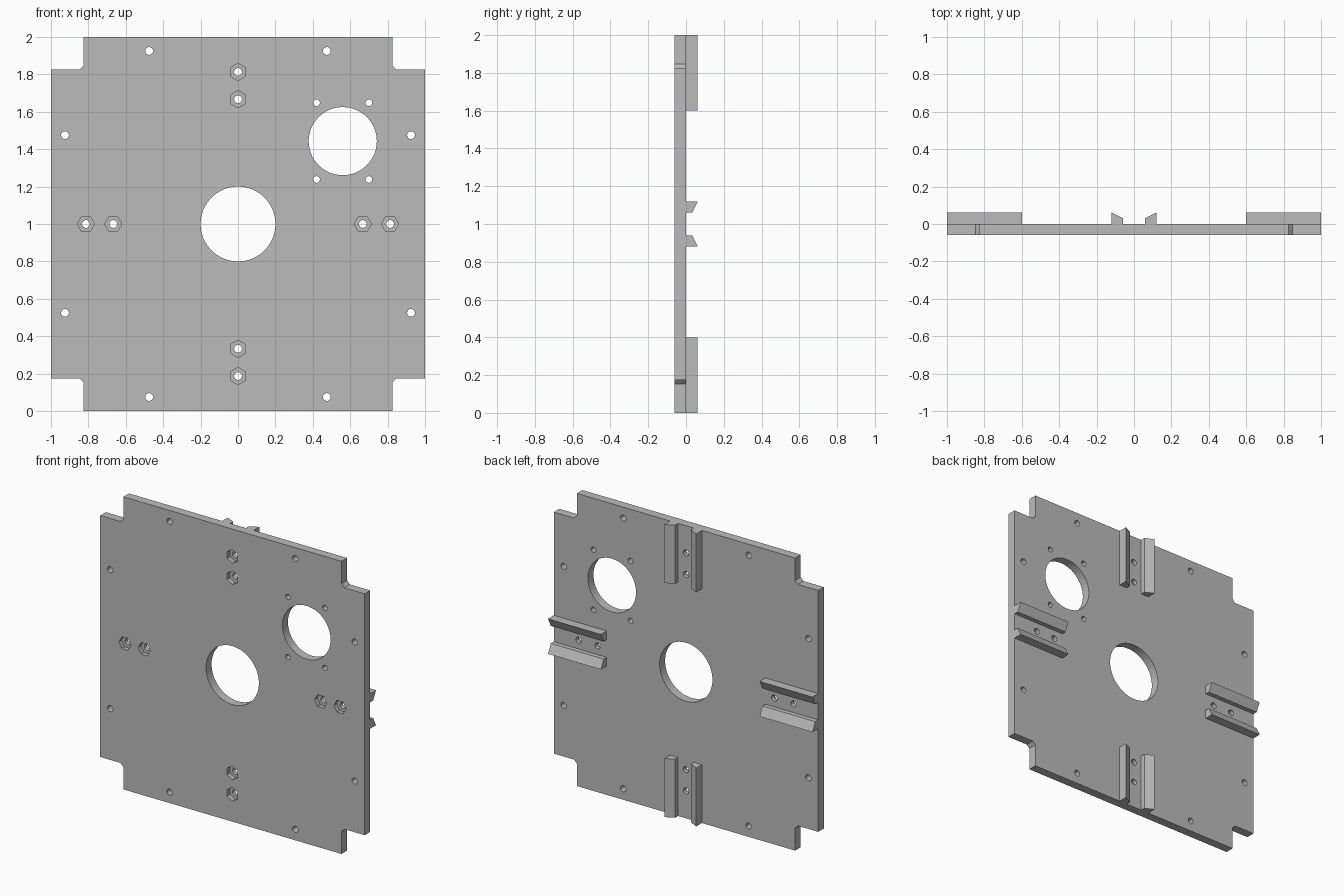
import bpy, bmesh, math
from mathutils import Vector

cube = bpy.data.objects.get("Cube")
if cube:
    bpy.data.objects.remove(cube, do_unlink=True)

grey = bpy.data.materials.new("Mid grey")
grey.use_nodes = True
COLOUR = (0.5, 0.5, 0.5, 1)
grey.diffuse_color = COLOUR
grey.node_tree.nodes["Principled BSDF"].inputs["Base Color"].default_value = COLOUR

FRONT, BACK, MID = -0.06, 0.0, 1.0


def add_prism(bm, points, offset):
    """Extrude a closed outline along a vector."""
    face = bm.faces.new([bm.verts.new(p) for p in points])
    ext = bmesh.ops.extrude_face_region(bm, geom=[face])["geom"]
    verts = [v for v in ext if isinstance(v, bmesh.types.BMVert)]
    bmesh.ops.translate(bm, verts=verts, vec=offset)


def finish(bm, name):
    bmesh.ops.recalc_face_normals(bm, faces=bm.faces[:])
    mesh = bpy.data.meshes.new(name)
    bm.to_mesh(mesh)
    bm.free()
    mesh.materials.append(grey)
    obj = bpy.data.objects.new(name, mesh)
    bpy.context.collection.objects.link(obj)
    return obj


def add_round(bm, x, z, r, sides, y0, y1, turn=0.0):
    pts = []
    for i in range(sides):
        a = turn + math.tau * i / sides
        pts.append((x + r * math.cos(a), y0, z + r * math.sin(a)))
    add_prism(bm, pts, Vector((0, y1 - y0, 0)))


# Plate outline: square with notched corners and a small chamfer in each notch
N, C = 0.825, 0.022
corner = [(1, N), (N + C, N), (N, N + C), (N, 1)]
outline = []
for sx, sz in ((1, 1), (-1, 1), (-1, -1), (1, -1)):
    pts = corner if sx * sz > 0 else corner[::-1]
    outline += [(sx * x, FRONT, MID + sz * z) for x, z in pts]
bm = bmesh.new()
add_prism(bm, outline, Vector((0, BACK - FRONT, 0)))
plate = finish(bm, "plate")

# Through holes and hexagonal nut pockets
holes, pockets = bmesh.new(), bmesh.new()
Y0, Y1 = FRONT - 0.05, BACK + 0.05
add_round(holes, 0, MID, 0.2, 96, Y0, Y1)
PORT_X, PORT_Z = 0.56, 1.443
add_round(holes, PORT_X, PORT_Z, 0.182, 96, Y0, Y1)
for sx in (-1, 1):
    for sz in (-1, 1):
        add_round(holes, PORT_X + sx * 0.14, PORT_Z + sz * 0.205, 0.018, 16, Y0, Y1)
        for x, z in ((0.475, 0.925), (0.925, 0.475)):
            add_round(holes, sx * x, MID + sz * z, 0.021, 16, Y0, Y1)
    for d in (0.667, 0.813):
        for x, z, turn in ((sx * d, MID, 0), (0, MID + sx * d, math.pi / 6)):
            add_round(holes, x, z, 0.021, 16, Y0, Y1)
            add_round(pockets, x, z, 0.046, 6, Y0, FRONT + 0.03, turn)

for bm, name in ((holes, "hole_cutter"), (pockets, "nut_pocket_cutter")):
    cutter = finish(bm, name)
    cutter.hide_render = True
    mod = plate.modifiers.new(name, "BOOLEAN")
    mod.operation = "DIFFERENCE"
    mod.solver = "EXACT"
    mod.object = cutter
    bpy.context.view_layer.objects.active = plate
    bpy.ops.object.modifier_apply(modifier=mod.name)
    bpy.data.objects.remove(cutter, do_unlink=True)

bpy.ops.object.select_all(action="DESELECT")
plate.select_set(True)
bpy.ops.object.shade_smooth_by_angle(angle=math.radians(30))

# Paired sloping rails on the back, one pair at the middle of each edge
profile = [(0.06, 0), (0.06, 0.032), (0.12, 0.062), (0.12, 0)]
for label, out in (("left", (1, 0)), ("right", (-1, 0)), ("top", (0, 1)), ("bottom", (0, -1))):
    along = Vector((out[0], 0, out[1]))
    across = Vector((out[1], 0, out[0]))
    for i, side in enumerate((-1, 1)):
        start = Vector((0, BACK, MID)) + along * 0.6
        pts = [start + across * (side * u) + Vector((0, h, 0)) for u, h in profile]
        bm = bmesh.new()
        add_prism(bm, pts, along * 0.4)
        finish(bm, f"{label}_rail_{i + 1}")
